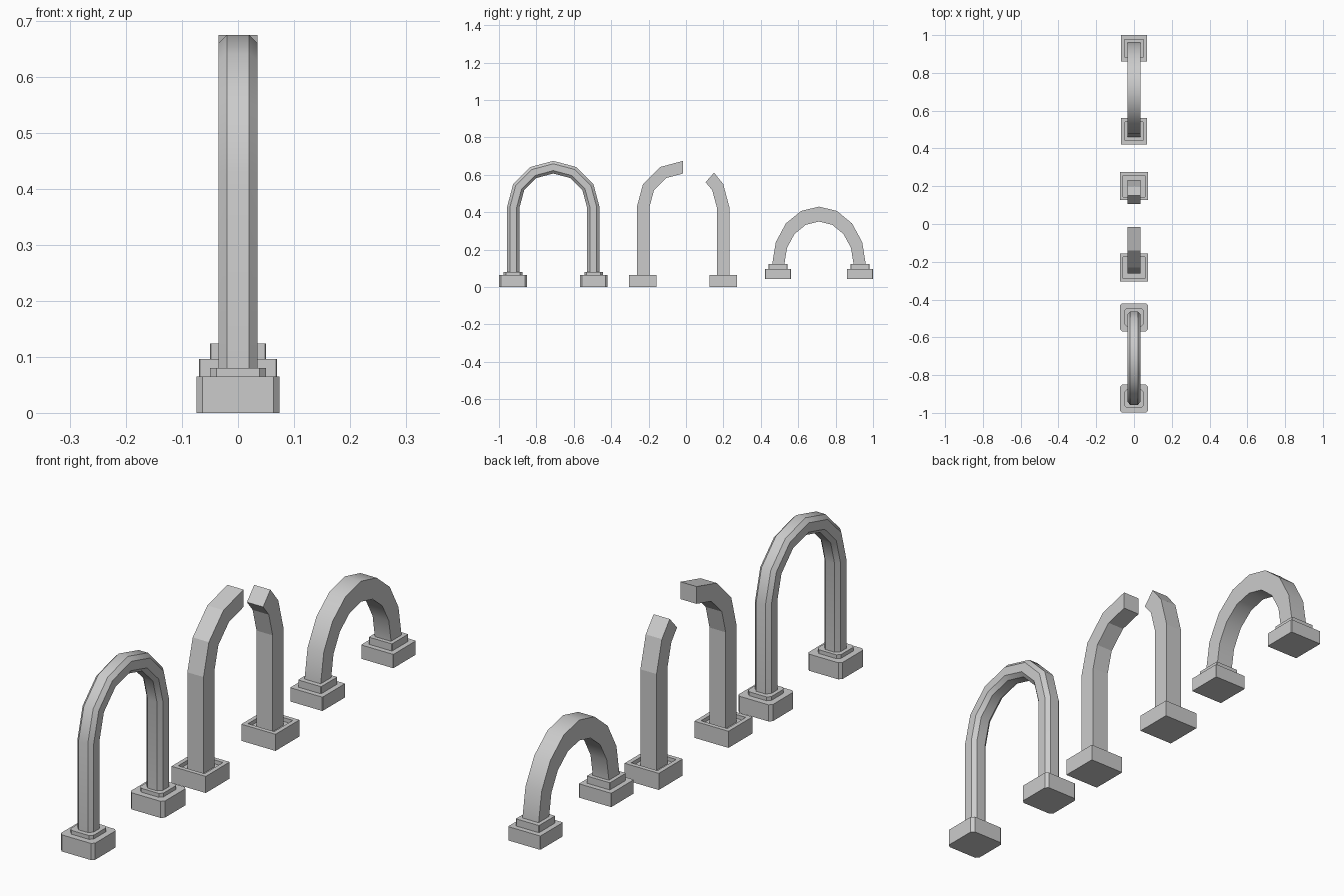
import bpy, bmesh
from math import sin, cos, radians

if "Cube" in bpy.data.objects:
    bpy.data.objects.remove(bpy.data.objects["Cube"])

SQUARE = [(-.035, 0), (.035, 0), (.035, 1), (-.035, 1)]
CHAMFERED = [(-.02, 0), (.02, 0), (.035, .23), (.035, .77),
             (.02, 1), (-.02, 1), (-.035, .77), (-.035, .23)]


def finish(name, bm, smooth=0):
    bmesh.ops.recalc_face_normals(bm, faces=bm.faces[:])
    me = bpy.data.meshes.new(name)
    bm.to_mesh(me)
    bm.free()
    ob = bpy.data.objects.new(name, me)
    bpy.context.collection.objects.link(ob)
    if smooth:
        bpy.ops.object.select_all(action='DESELECT')
        ob.select_set(True)
        bpy.context.view_layer.objects.active = ob
        bpy.ops.object.shade_smooth_by_angle(angle=radians(smooth))
    return ob


def sweep(name, stations, section, smooth=0):
    """Skin a section along stations of (inner point, outer point) in the yz plane."""
    bm = bmesh.new()
    rings = [[bm.verts.new((x, a[0] + (b[0] - a[0]) * t, a[1] + (b[1] - a[1]) * t))
              for x, t in section] for a, b in stations]
    n = len(section)
    for r, s in zip(rings, rings[1:]):
        for i in range(n):
            bm.faces.new((r[i], r[(i + 1) % n], s[(i + 1) % n], s[i]))
    bm.faces.new(rings[0])
    bm.faces.new(rings[-1])
    return finish(name, bm, smooth)


def arc(cy, cz, inner, outer, angles):
    """Stations on an elliptical arc; inner and outer are (ry, rz)."""
    return [tuple((cy + r[0] * cos(radians(a)), cz + r[1] * sin(radians(a)))
                  for r in (inner, outer)) for a in angles]


def foot(station, z):
    return tuple((p[0], z) for p in station)


def block(name, y, half, z0, z1, chamfer=0, recess=None):
    """Square plinth with optional cut corners and a sunken socket on top."""
    h, c = half, chamfer
    if c:
        pts = [(-h + c, -h), (h - c, -h), (h, -h + c), (h, h - c),
               (h - c, h), (-h + c, h), (-h, h - c), (-h, -h + c)]
    else:
        pts = [(-h, -h), (h, -h), (h, h), (-h, h)]
    bm = bmesh.new()
    face = bm.faces.new([bm.verts.new((px, y + py, z0)) for px, py in pts])
    ext = bmesh.ops.extrude_face_region(bm, geom=[face], use_keep_orig=True)['geom']
    bmesh.ops.translate(bm, vec=(0, 0, z1 - z0),
                        verts=[v for v in ext if isinstance(v, bmesh.types.BMVert)])
    bmesh.ops.recalc_face_normals(bm, faces=bm.faces[:])
    if recess:
        top = max(bm.faces, key=lambda f: f.calc_center_median().z)
        bmesh.ops.inset_individual(bm, faces=[top], thickness=recess)
        inner = bmesh.ops.extrude_discrete_faces(bm, faces=[top])['faces'][0]
        bmesh.ops.translate(bm, vec=(0, 0, -.015), verts=inner.verts[:])
    return finish(name, bm)


R_IN, R_OUT = (.18, .18), (.2475, .2475)

# Tall complete arch with chamfered section
st = arc(-.7095, .427, R_IN, R_OUT, range(0, 181, 30))
sweep("tall_arch", [foot(st[0], .06)] + st + [foot(st[-1], .06)], CHAMFERED, 35)
for i, s in enumerate((-1, 1)):
    y = -.7095 + s * .2155
    block(f"tall_arch_base_{i}", y, .074, 0, .065, .011)
    block(f"tall_arch_step_{i}", y, .05, .06, .08, .012)

# Broken arch: long left piece and short right stub
left = arc(-.0155, .427, R_IN, R_OUT, (180, 150, 120, 90))
right = arc(-.0155, .427, R_IN, R_OUT, (0, 30, 48))
for name, st, s in (("broken_arch_long", left, -1), ("broken_arch_short", right, 1)):
    sweep(name, [foot(st[0], .045)] + st, SQUARE)
    block(name + "_base", -.0155 + s * .2155, .074, 0, .065, recess=.024)

# Low elliptical arch on raised bases
st = arc(.711, .123, (.185, .227), (.25, .307), [22.5 * k for k in range(9)])
sweep("low_arch", [foot(st[0], .11)] + st + [foot(st[-1], .11)], SQUARE, 30)
for i, s in enumerate((-1, 1)):
    y = .711 + s * .219
    block(f"low_arch_base_{i}", y, .07, .042, .096, .002)
    block(f"low_arch_step_{i}", y, .05, .09, .124, .002)
